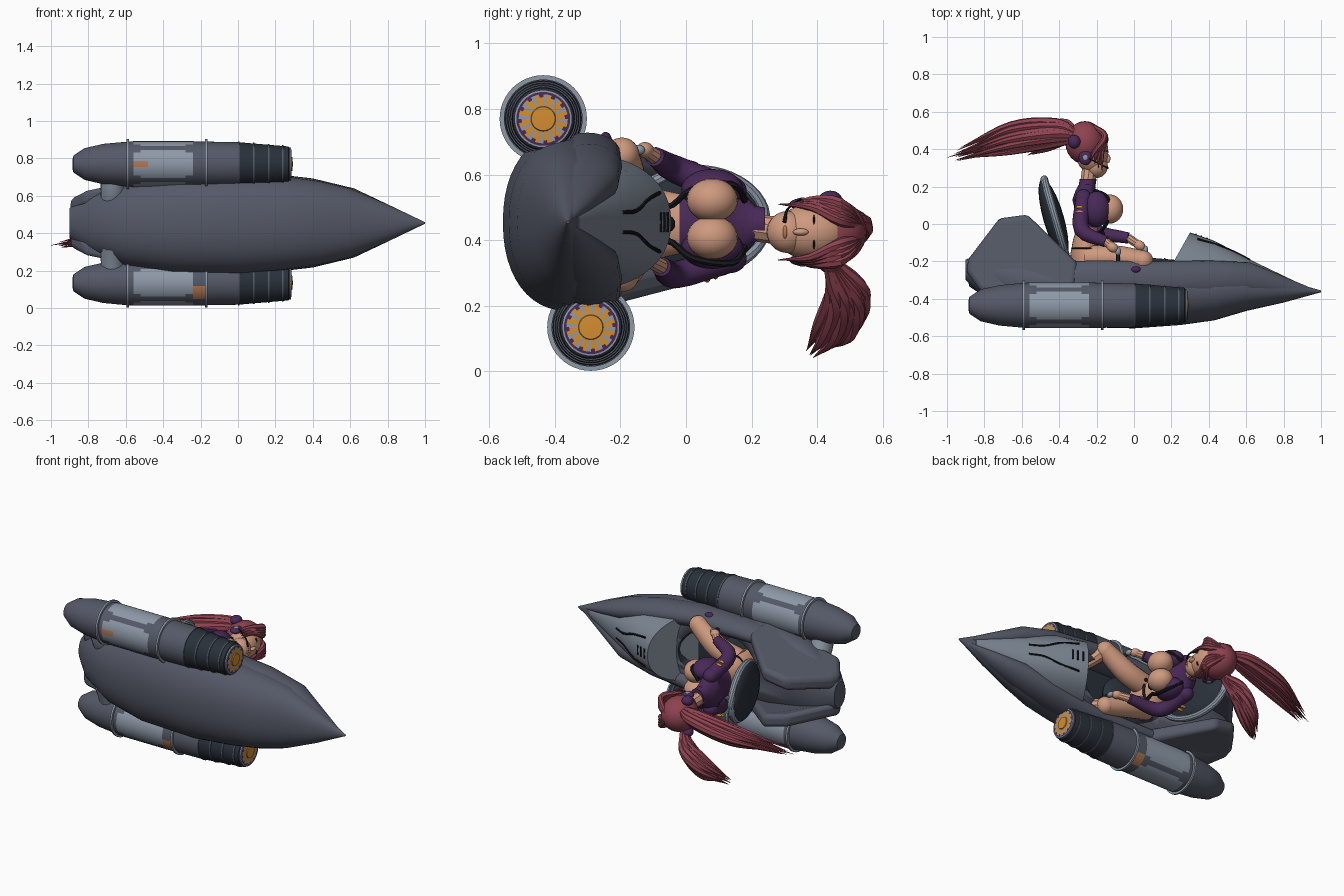
import bpy, bmesh, math, random
from mathutils import Vector, Matrix

random.seed(4)
if "Cube" in bpy.data.objects:
    bpy.data.objects.remove(bpy.data.objects["Cube"])
MID = 0.455  # height of the craft's centre plane


def material(name, *rgb):
    m = bpy.data.materials.new(name)
    m.use_nodes = True
    m.diffuse_color = (*rgb, 1)
    m.node_tree.nodes["Principled BSDF"].inputs["Base Color"].default_value = (*rgb, 1)
    return m


SLATE = material("slate", .09, .1, .135)
LIGHT = material("light grey", .27, .32, .39)
CANOPY = material("canopy grey", .2, .235, .285)
DARK = material("dark navy", .022, .03, .042)
BLACK = material("black", .008, .009, .012)
SKIN = material("skin", .62, .32, .21)
HAIR = material("red hair", .27, .055, .08)
PURPLE = material("purple", .065, .022, .095)
ORANGE = material("orange", .66, .27, .03)
COPPER = material("copper", .45, .19, .09)


def finish(name, bm, mats, rule=None):
    bmesh.ops.recalc_face_normals(bm, faces=bm.faces)
    if rule:
        for f in bm.faces:
            f.material_index = rule(f.calc_center_median())
    me = bpy.data.meshes.new(name)
    bm.to_mesh(me)
    bm.free()
    me.shade_smooth()
    me.set_sharp_from_angle(angle=math.radians(35))
    ob = bpy.data.objects.new(name, me)
    bpy.context.collection.objects.link(ob)
    for m in mats:
        me.materials.append(m)
    return ob


def loft(name, rings, mats, rule=None):
    bm = bmesh.new()
    vs = [[bm.verts.new(p) for p in ring] for ring in rings]
    n = len(vs[0])
    for a, b in zip(vs, vs[1:]):
        for i in range(n):
            bm.faces.new((a[i], a[(i + 1) % n], b[(i + 1) % n], b[i]))
    bm.faces.new(vs[0])
    bm.faces.new(vs[-1])
    return finish(name, bm, mats, rule)


def lathe(name, y, z, profile, mats, rule=None, n=48):
    """Turn (x, radius) points about an axis along x."""
    steps = [2 * math.pi * i / n for i in range(n)]
    rings = [[(x, y + r * math.cos(a), z + r * math.sin(a)) for a in steps] for x, r in profile]
    polar = rule and (lambda c: rule(c.x, math.hypot(c.y - y, c.z - z),
                                     math.degrees(math.atan2(c.z - z, c.y - y)) % 360))
    return loft(name, rings, mats, polar)


def sweep(name, pts, mat, n=10, steps=4):
    """Smooth tapered tube through (x, y, z, radius) points."""
    p = [Vector(q) for q in pts]
    p = [p[0] * 2 - p[1]] + p + [p[-1] * 2 - p[-2]]
    path = []
    for a, b, c, d in zip(p, p[1:], p[2:], p[3:]):
        for k in range(steps):
            t = k / steps
            path.append(b + (c - a) * t / 2 + (a * 2 - b * 5 + c * 4 - d) * t * t / 2
                        + (b * 3 - a - c * 3 + d) * t ** 3 / 2)
    path.append(p[-2])
    rings = []
    for i, q in enumerate(path):
        way = (path[min(i + 1, len(path) - 1)] - path[max(i - 1, 0)]).to_3d().normalized()
        side = way.cross(Vector((.3, .2, .93))).normalized()
        up = side.cross(way)
        r = max(q.w, .0008)
        rings.append([q.to_3d() + side * r * math.cos(2 * math.pi * j / n)
                      + up * r * math.sin(2 * math.pi * j / n) for j in range(n)])
    return loft(name, rings, [mat])


def ball(name, loc, size, mat, turn=0):
    bm = bmesh.new()
    m = Matrix.Translation(loc) @ Matrix.Rotation(math.radians(turn), 4, 'Z') @ Matrix.Diagonal((*size, 1))
    bmesh.ops.create_uvsphere(bm, u_segments=24, v_segments=16, radius=1, matrix=m)
    return finish(name, bm, [mat])


def rounded(t, p):
    c, s = math.cos(t), math.sin(t)
    return math.copysign(abs(c) ** (2 / p), c), math.copysign(abs(s) ** (2 / p), s)


# Hull: half width, top and bottom at stations along x
stations = [(1, .004, -.355, -.365), (.8, .1, -.3, -.42), (.6, .185, -.25, -.465), (.43, .225, -.22, -.515),
            (.25, .25, -.205, -.54), (0, .27, -.2, -.558), (-.35, .265, -.18, -.55), (-.6, .23, -.16, -.5),
            (-.8, .16, -.15, -.4), (-.9, .08, -.19, -.3)]
rings = []
for x, half, top, bottom in stations:
    mid = bottom + (top - bottom) * .55
    ring = []
    for i in range(48):
        c, s = rounded(2 * math.pi * i / 48, 2.2)
        ring.append((x, mid + s * (top - mid if s > 0 else mid - bottom), MID + c * half))
    rings.append(ring)
hull = loft("hull", rings, [SLATE, DARK])

# Cockpit well cut into the deck
ovals = [[(-.09 + .29 * math.cos(t / 16 * math.pi), y, MID + .185 * math.sin(t / 16 * math.pi))
          for t in range(32)] for y in (-.36, .2)]
cutter = loft("cockpit_cutter", ovals, [SLATE, DARK], lambda c: 1)
cutter.hide_render = True
cutter.hide_set(True)
cut = hull.modifiers.new("cockpit", 'BOOLEAN')
cut.object = cutter
cut.operation = 'DIFFERENCE'
cut.solver = 'EXACT'

# Raised side lobes: x, centre y, offset, half height, half width
for s in (1, -1):
    lobes = [(.98, -.36, .004, .004, .004), (.8, -.335, .06, .055, .04), (.62, -.295, .12, .09, .065),
             (.4, -.295, .17, .1, .068), (.1, -.3, .21, .1, .063), (-.2, -.295, .21, .1, .06),
             (-.4, -.3, .2, .1, .05)]
    loft("side_lobe", [[(x, y + h * math.sin(i * math.pi / 12), MID + s * (off + w * math.cos(i * math.pi / 12)))
                        for i in range(24)] for x, y, off, h, w in lobes], [SLATE])

# Canopy cowl with a flat rear face
COWL = [(.3, .21, -.045), (.43, .19, -.09), (.64, .125, -.2), (.9, .03, -.325)]
BASE = -.33


def cowl_at(x):
    for (x0, h0, t0), (x1, h1, t1) in zip(COWL, COWL[1:]):
        if x <= x1:
            k = (x - x0) / (x1 - x0)
            return h0 + (h1 - h0) * k, t0 + (t1 - t0) * k


rings = []
for x, half, top in COWL:
    arc = [rounded(math.pi * i / 24, 2.2) for i in range(25)]
    slant = .16 if x < .4 else 0
    rings.append([(x - slant * (1 - s), BASE + (top - BASE) * s, MID + c * half) for c, s in arc])
loft("canopy", rings, [CANOPY])


def cowl_line(name, points, r):
    out = []
    for x, dz in points:
        half, top = cowl_at(x)
        out.append((x, BASE + (top - BASE) * (1 - (abs(dz) / half) ** 2.2) ** (1 / 2.2), MID + dz, r))
    sweep(name, out, BLACK, 6)


for s in (1, -1):
    cowl_line("canopy_seam", [(.34, s * .09), (.45, s * .07), (.54, s * .035), (.62, s * .03)], .006)
for k in range(3):
    cowl_line("canopy_vent", [(.33 + .03 * k, -.03), (.33 + .03 * k, .03)], .006)

# Rear fins flanking the seat
outline = [(-.3, -.21), (-.57, .05), (-.72, .03), (-.88, -.18), (-.9, -.25), (-.82, -.36), (-.32, -.36)]
for s in (1, -1):
    def fin_z(x, y):
        narrow = 1 if x > -.6 else 1 - (-.6 - x) * 1.7
        return (.275 - .23 * (y + .33)) * narrow
    fin = loft("rear_fin", [[(x, y, MID + s * (fin_z(x, y) - d)) for x, y in outline] for d in (0, .08)], [SLATE])
    bev = fin.modifiers.new("soft_edges", 'BEVEL')
    bev.width, bev.segments = .025, 3


# Engine pods: casing panels are coloured by angle and length
def upper_wear(x, a):
    return x < -.48 and 172 < a < 188


def lower_wear(x, a):
    return x > -.24 and (188 < a < 222 or 295 < a < 328)


def casing(wear):
    def rule(x, r, a):
        if x > 0:
            return 2
        off = abs((a + 45) % 90 - 45)
        if -.57 < x < -.18 and wear(x, a):
            return 3
        if -.56 < x < -.24:
            return 1 if off < (36 if -.52 < x < -.28 else 27) else 0
        return 0
    return rule


def fan(x, r, a):
    if r < .045:
        return 0
    if r > .074:
        return 1 if r < .083 else 2
    return ((0, 0, 2) if r < .062 else (1, 0, 2))[int(a / 10) % 3]


for y, z, wear in ((-.435, .77, upper_wear), (-.29, .135, lower_wear)):
    shape = [(-.885, .025), (-.88, .045), (-.82, .085), (-.72, .108), (-.6, .119), (-.56, .122)]
    shape += [(-.56 + .04 * k, .122) for k in range(1, 9)]
    shape += [(-.17, .12), (0, .117), (.27, .094), (.28, .08)]
    lathe("engine_casing", y, z, shape, [SLATE, LIGHT, DARK, COPPER], casing(wear))
    for x, r in ((-.59, .133), (-.17, .133), (.004, .12), (.085, .114), (.165, .107), (.24, .101)):
        w = .006 if r > .125 else .004
        lathe("engine_band", y, z, [(x - w, .09), (x - w, r), (x + w, r), (x + w, .09)],
              [LIGHT if r > .125 else SLATE])
    lathe("intake_fan", y, z, [(.27, .088), (.283, .088), (.284, .082), (.285, .075), (.2855, .066), (.286, .055),
                               (.287, .038), (.292, .036), (.293, .004)], [ORANGE, PURPLE, LIGHT], fan, 36)
    s = 1 if z > MID else -1
    sweep("engine_pylon", [(-.67, -.36, MID + s * .12, .065), (-.67, (y - .36) / 2, MID + s * .2, .065),
                           (-.67, y, z, .055)], LIGHT, 16)

# Seat: dark padded back inside a pale rim, and a cushion
ball("seat_back", (-.43, .03, MID), (.055, .22, .165), DARK, 16)
rim = []
for i in range(25):
    a = i * math.pi / 12
    rim.append((-.42 - .06 * math.cos(a), .03 + .21 * math.cos(a), MID + .155 * math.sin(a), .02))
sweep("seat_rim", rim, LIGHT, 10, 2)
ball("seat_cushion", (-.22, -.3, MID), (.2, .06, .16), DARK)

# Pilot torso: bare waist below a short jacket
body = [(-.24, -.25, .08, .12), (-.16, -.26, .08, .125), (-.08, -.26, .065, .105), (-.02, -.25, .055, .092),
        (.03, -.245, .065, .1), (.07, -.24, .075, .12), (.13, -.26, .07, .13), (.18, -.26, .052, .09),
        (.21, -.25, .045, .055), (.24, -.245, .045, .05)]
rings = [[(x + hx * math.cos(i * math.pi / 14), y, .45 + hz * math.sin(i * math.pi / 14)) for i in range(28)]
         for y, x, hx, hz in body]
loft("torso", rings, [SKIN, PURPLE], lambda c: 1 if c.y > 0 else 0)
sweep("neck", [(-.25, .2, .44, .042), (-.235, .31, .425, .042)], SKIN)
for s in (1, -1):
    z = .465 + s * .057
    ball("bust", (-.13, .08, z), (.072, .078, .066), SKIN)
    ball("jacket_front", (-.2, .08, z + s * .033), (.075, .095, .062), PURPLE)
    sweep("harness_strap", [(-.21, .18, .45 + s * .07, .01), (-.14, .14, .45 + s * .12, .01),
                            (-.14, .02, .45 + s * .105, .01), (-.185, -.06, .45 + s * .05, .01),
                            (-.18, -.16, .45 + s * .09, .012)], BLACK, 6)
    # The upper knee leans out over the hull side
    knee = .21 if s > 0 else .155
    sweep("thigh", [(-.25, -.18, .45 + s * .07, .066), (-.1, -.18, .45 + s * .11, .066),
                    (.05, -.195, .45 + s * knee, .053)], SKIN, 16)
    ball("knee", (.05, -.195, .45 + s * knee), (.053, .053, .053), SKIN)
    sweep("shin", [(.05, -.21, .45 + s * knee, .048), (.12, -.28, .45 + s * .14, .04),
                   (.2, -.34, .45 + s * .1, .03)], SKIN)
ball("knee_strap", (.01, -.245, .7), (.03, .02, .03), PURPLE)
ball("belt", (-.255, -.13, .45), (.083, .01, .128), BLACK)
ball("harness_buckle", (-.18, -.055, .45), (.025, .022, .025), BLACK)

# Arms: shoulder, elbow, wrist, hand, with a control stick for each
arms = [((-.27, .135, .55), (-.28, -.03, .615), (-.15, -.095, .655), (-.115, -.125, .675)),
        ((-.27, .135, .345), (-.22, -.03, .295), (-.03, -.075, .32), (.03, -.115, .34))]
for shoulder, elbow, wrist, hand in arms:
    ball("shoulder", shoulder, (.045, .05, .045), PURPLE)
    sweep("sleeve", [(*shoulder, .043), (*elbow, .042), (*wrist, .03)], PURPLE, 14)
    sweep("wrist", [(*wrist, .024), (*hand, .022)], SKIN)
    ball("hand", hand, (.032, .026, .024), SKIN, -30)
    x, y, z = hand
    sweep("control_stick", [(x + .03, -.32, z * .8 + MID * .2, .012), (x + .03, y - .03, z, .012)], DARK, 8)
    ball("stick_grip", (x + .03, y - .022, z), (.016, .022, .016), LIGHT)
    out = 1 if z > MID else -1
    for k in (0, .025):
        ball("sleeve_stripe", (-.29, .09 - k, shoulder[2] + out * (.055 + k * .4)), (.022, .008, .009), ORANGE)

# Head, face and headset
HZ = .425
ball("head", (-.225, .385, HZ), (.088, .115, .085), SKIN)
ball("jaw", (-.2, .31, HZ), (.06, .064, .064), SKIN)
ball("nose", (-.14, .35, HZ), (.014, .024, .011), SKIN)
ball("lips", (-.146, .302, HZ), (.009, .008, .02), COPPER)
for s in (1, -1):
    ball("eyelid", (-.147, .39, HZ + s * .035), (.008, .003, .017), BLACK)
    ball("headset_cup", (-.26, .355, HZ + s * .085), (.036, .04, .018), PURPLE)
    ball("headset_hub", (-.26, .355, HZ + s * .099), (.014, .016, .006), LIGHT)
    ball("hair_tie", (-.32, .44, HZ + s * .098), (.034, .036, .028), PURPLE)
    # Fringe locks beside the face
    for k in range(4):
        sweep("fringe_lock", [(-.23, .53, HZ + s * .02, .012), (-.155, .47, HZ + s * (.035 + .018 * k), .017),
                              (-.17 - .015 * k, .38, HZ + s * (.076 + .007 * k), .012),
                              (-.17 - .02 * k, .28 + .02 * k, HZ + s * .085, .001)], HAIR, 7)
sweep("microphone", [(-.24, .35, HZ + .1, .004), (-.16, .31, HZ + .07, .004), (-.14, .3, HZ + .03, .006)], BLACK, 6)
ball("hair_cap", (-.262, .435, HZ), (.105, .115, .105), HAIR)

# Two windblown ponytails of tapered locks: path, spread in y and z
tails = [(((-.31, .47, .47), (-.42, .485, .45), (-.66, .455, .4), (-.97, .355, .335)), 1.35, .7),
         (((-.3, .45, .32), (-.36, .49, .24), (-.46, .46, .14), (-.58, .38, .05)), 1.1, .8)]
for tail, wide, deep in tails:
    for k in range(22):
        a, w = k * 2.4, .011 * math.sqrt(k)
        pts = []
        for (x, y, z), spread, r in zip(tail, (.3, .85, 1.1, .6), (.016, .025, .019, .0008)):
            end = random.uniform(0, .45) if r < .001 and k else 0
            px, py, pz = (p + (q - p) * end for p, q in zip((x, y, z), tail[2]))
            if r < .001 and not k and x < -.9:
                px = -1
            pts.append((px, py + wide * spread * w * math.cos(a), pz + deep * spread * w * math.sin(a), r))
        sweep("ponytail_lock", pts, HAIR, 7, 5)
